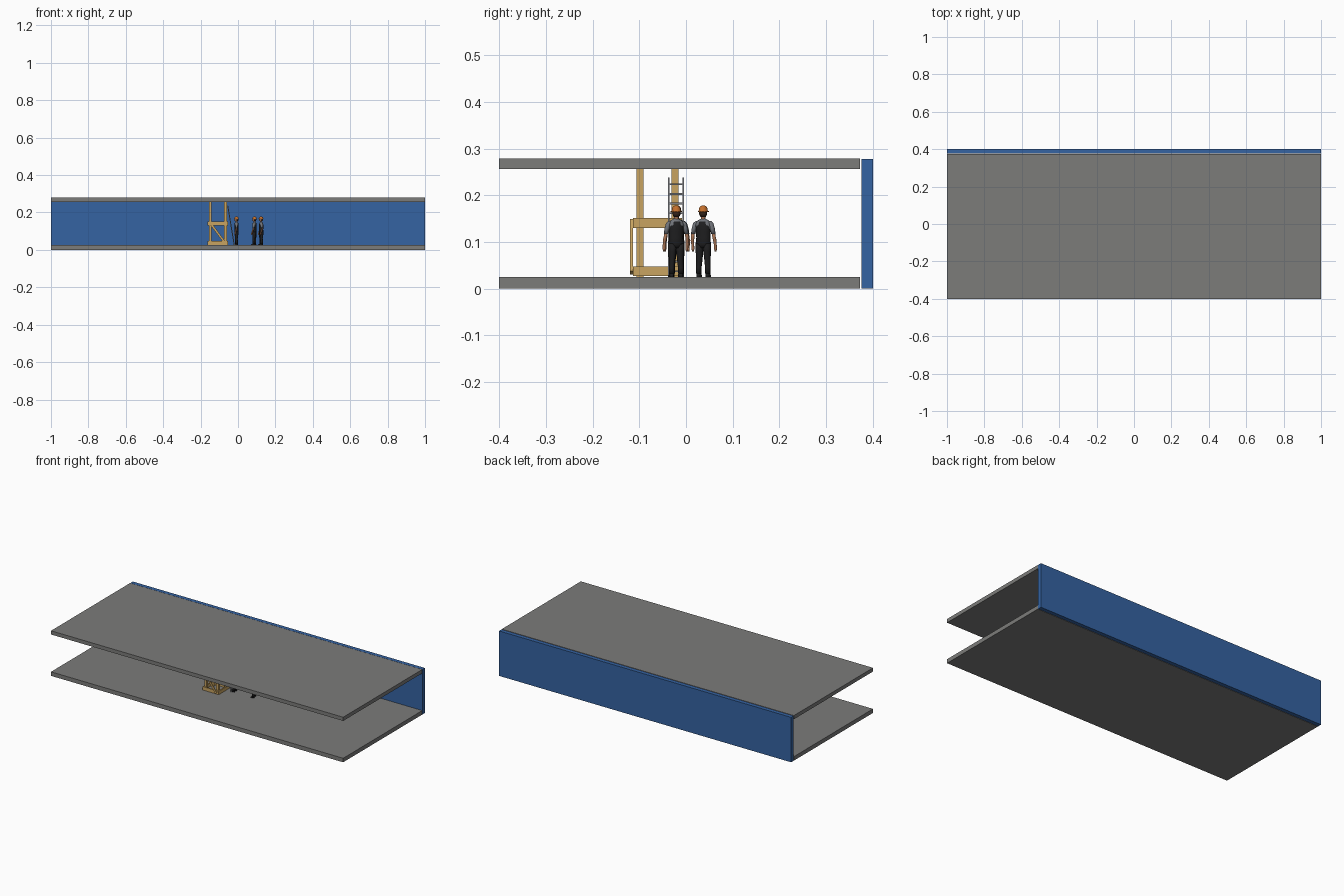
import bpy, bmesh, math
from mathutils import Vector, Matrix


def mat(name, *c):
    m = bpy.data.materials.new(name)
    m.diffuse_color = (*c, 1)
    return m


CONCRETE = mat("concrete grey", 0.2, 0.2, 0.195)
BLUE = mat("wall blue", 0.035, 0.125, 0.36)
WOOD = mat("timber", 0.58, 0.37, 0.12)
METAL = mat("ladder grey", 0.22, 0.23, 0.25)
BLACK = mat("overall black", 0.013, 0.013, 0.014)
SHIRT = mat("shirt grey", 0.16, 0.17, 0.19)
SKIN = mat("skin", 0.5, 0.22, 0.11)
ORANGE = mat("helmet orange", 0.55, 0.16, 0.025)
HAIR = mat("hair brown", 0.04, 0.02, 0.012)


def finish(name, bm, material, smooth=False):
    bmesh.ops.recalc_face_normals(bm, faces=bm.faces)
    me = bpy.data.meshes.new(name)
    bm.to_mesh(me)
    bm.free()
    me.materials.append(material)
    for p in me.polygons:
        p.use_smooth = smooth
    ob = bpy.data.objects.new(name, me)
    bpy.context.collection.objects.link(ob)
    return ob


def box(name, x0, x1, y0, y1, z0, z1, material):
    bm = bmesh.new()
    bmesh.ops.create_cube(bm, size=1)
    for v in bm.verts:
        v.co = ((x0 + x1) / 2 + v.co.x * (x1 - x0),
                (y0 + y1) / 2 + v.co.y * (y1 - y0),
                (z0 + z1) / 2 + v.co.z * (z1 - z0))
    return finish(name, bm, material)


def bar(bm, a, b, w, d, side=(0, 1, 0)):
    """Square bar from a to b; d is its depth along side, w its other width."""
    a, b, s = Vector(a), Vector(b), Vector(side)
    t = s.cross(b - a).normalized()
    rot = Matrix((t, s, (b - a).normalized())).transposed().to_4x4()
    bmesh.ops.create_cube(bm, size=1, matrix=Matrix.Translation((a + b) / 2) @ rot
                          @ Matrix.Diagonal((w, d, (b - a).length, 1)))


def loft(bm, rings, n=12):
    """Closed tube through horizontal ellipses (x, y, z, radius x, radius y)."""
    rows = [[bm.verts.new((x + rx * math.cos(2 * math.pi * i / n),
                           y + ry * math.sin(2 * math.pi * i / n), z))
             for i in range(n)] for x, y, z, rx, ry in rings]
    for r, s in zip(rows, rows[1:]):
        for i in range(n):
            bm.faces.new((r[i], r[(i + 1) % n], s[(i + 1) % n], s[i]))
    bm.faces.new(rows[0])
    bm.faces.new(rows[-1])


# Room shell
box("floor_slab", -1, 1, -0.4, 0.373, 0, 0.025, CONCRETE)
box("ceiling_slab", -1, 1, -0.4, 0.373, 0.256, 0.279, CONCRETE)
box("back_wall", -1, 1, 0.376, 0.4, 0, 0.278, BLUE)

# Timber support frame: four posts, two rings of beams, diagonal front brace
for i, x in enumerate((-0.156, -0.075)):
    for j, y in enumerate((-0.106, -0.031)):
        box(f"post_{i}{j}", x, x + 0.015, y, y + 0.015, 0.025, 0.256, WOOD)
for i, z in enumerate((0.027, 0.13)):
    for j, x in enumerate((-0.163, -0.06)):
        box(f"side_beam_{i}{j}", x, x + 0.007, -0.113, -0.009, z, z + 0.021, WOOD)
    for j, y in enumerate((-0.113, -0.016)):
        box(f"cross_beam_{i}{j}", -0.163, -0.053, y, y + 0.007, z, z + 0.021, WOOD)
bm = bmesh.new()
bar(bm, (-0.15, -0.1165, 0.146), (-0.067, -0.1165, 0.034), 0.012, 0.006)
finish("diagonal_brace", bm, WOOD)

# Ladder leaning on the frame
bm = bmesh.new()
foot, top = Vector((-0.02, 0, 0.025)), Vector((-0.055, 0, 0.238))
for y in (-0.037, -0.006):
    bar(bm, foot + Vector((0, y, 0)), top + Vector((0, y, 0)), 0.005, 0.0035)
for i in range(10):
    p = foot.lerp(top, (i + 0.6) / 10.3)
    bar(bm, p + Vector((0, -0.037, 0)), p + Vector((0, -0.006, 0)), 0.004, 0.004, (0, 0, 1))
finish("ladder", bm, METAL)


# Worker, modelled facing -x with feet at z = 0
def worker(tag, x, y, turn):
    parts = []

    def part(name, material, *tubes):
        bm = bmesh.new()
        for t in tubes:
            loft(bm, t)
        parts.append(finish(f"{tag}_{name}", bm, material, True))

    def both(rings):
        return rings, [(a, -b, c, d, e) for a, b, c, d, e in rings]

    part("boots", BLACK, *both([(-0.004, 0.010, 0, 0.012, 0.005), (-0.004, 0.010, 0.004, 0.011, 0.005),
                                (0, 0.010, 0.009, 0.006, 0.0048), (0, 0.010, 0.014, 0.006, 0.0055)]))
    part("trousers", BLACK, *both([(0, 0.010, 0.007, 0.007, 0.006), (0, 0.010, 0.02, 0.007, 0.006),
                                   (-0.001, 0.009, 0.036, 0.0075, 0.0068),
                                   (0, 0.0085, 0.055, 0.0095, 0.0083), (0, 0.008, 0.072, 0.010, 0.009)]))
    part("overall_body", BLACK, [(0, 0, 0.062, 0.008, 0.013), (0, 0, 0.070, 0.0115, 0.0172),
                                 (0, 0, 0.084, 0.011, 0.0155), (0, 0, 0.098, 0.0112, 0.0162),
                                 (0, 0, 0.110, 0.0115, 0.0165), (0, 0, 0.118, 0.0095, 0.0125),
                                 (0, 0, 0.122, 0.0055, 0.008)])
    part("shirt", SHIRT, [(0, 0, 0.10, 0.0095, 0.016), (0, 0, 0.112, 0.0105, 0.0185),
                          (0, 0, 0.120, 0.008, 0.014), (0, 0, 0.125, 0.0045, 0.005)],
         *both([(0, 0.0225, 0.092, 0.0055, 0.0048), (0, 0.020, 0.104, 0.0062, 0.0055),
                (0, 0.0172, 0.115, 0.006, 0.0052), (0, 0.014, 0.120, 0.003, 0.003)]))
    part("arms", SKIN, *both([(-0.008, 0.025, 0.055, 0.002, 0.002), (-0.008, 0.025, 0.060, 0.0042, 0.003),
                              (-0.007, 0.025, 0.067, 0.0034, 0.003), (-0.003, 0.0248, 0.078, 0.0042, 0.0038),
                              (0, 0.0235, 0.087, 0.004, 0.0037), (0, 0.0225, 0.095, 0.004, 0.0037)]))
    part("head", SKIN, [(0, 0, 0.120, 0.005, 0.005), (0, 0, 0.128, 0.005, 0.0048),
                        (-0.003, 0, 0.129, 0.007, 0.005), (-0.002, 0, 0.134, 0.009, 0.0072),
                        (-0.001, 0, 0.141, 0.0095, 0.008), (0, 0, 0.146, 0.0085, 0.0075)])
    part("hair", HAIR, [(0.003, 0, 0.129, 0.004, 0.0055), (0.0025, 0, 0.134, 0.0075, 0.0083),
                        (0.002, 0, 0.143, 0.0085, 0.009)])
    part("helmet", ORANGE, [(-0.002, 0, 0.1395, 0.0145, 0.0115), (-0.002, 0, 0.141, 0.0145, 0.0115),
                            (0, 0, 0.142, 0.0112, 0.0098), (0, 0, 0.147, 0.0105, 0.0092),
                            (0, 0, 0.151, 0.0078, 0.0068), (0, 0, 0.1535, 0.003, 0.0026)])
    m = Matrix.Translation((x, y, 0.025)) @ Matrix.Rotation(turn, 4, 'Z')
    for ob in parts:
        ob.data.transform(m)


worker("ladder_worker", -0.008, -0.02, 0)
worker("left_worker", 0.088, 0.037, math.radians(-15))
worker("right_worker", 0.124, -0.021, math.radians(12))
